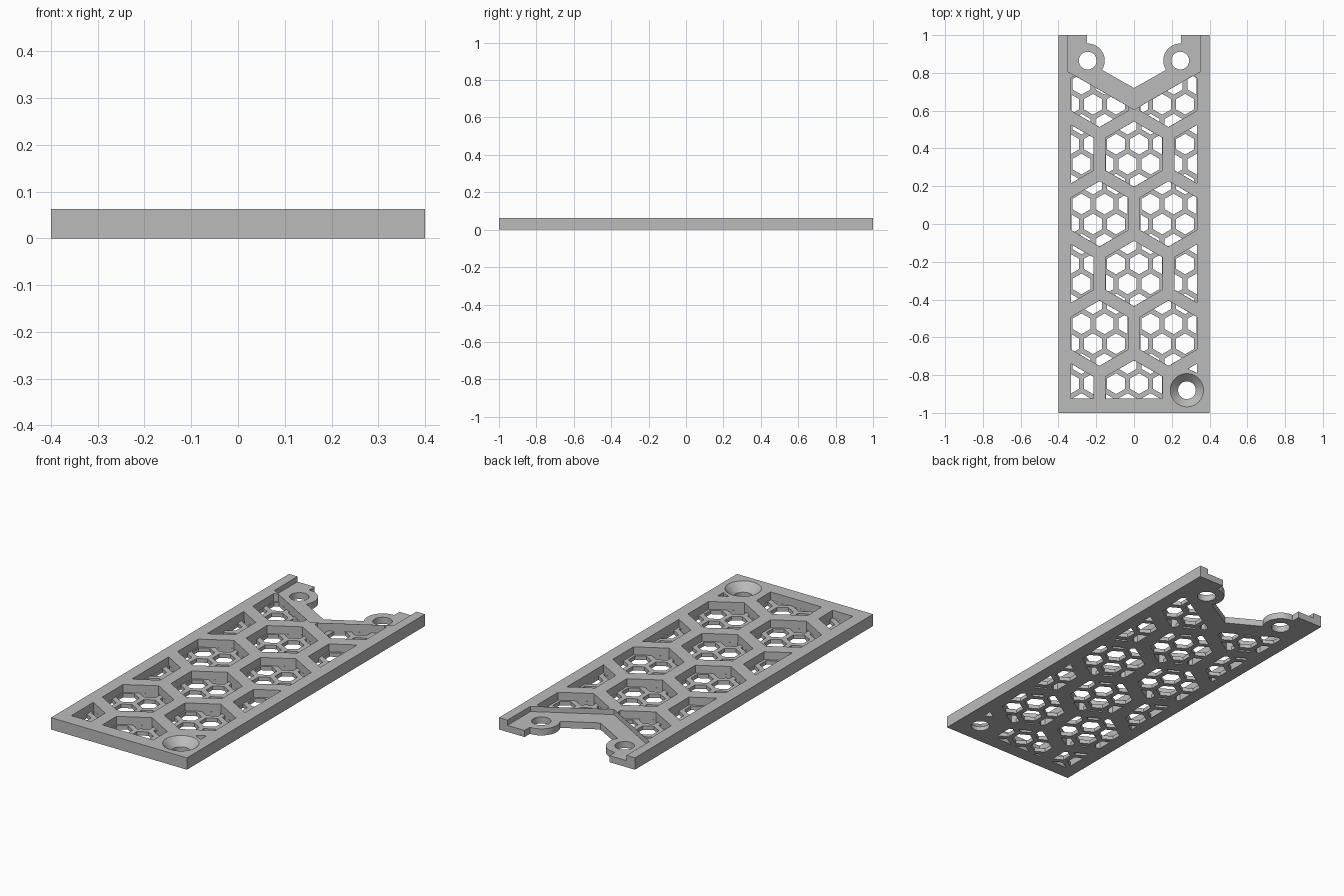
import bpy, bmesh, math
from mathutils import Vector

if "Cube" in bpy.data.objects:
    bpy.data.objects.remove(bpy.data.objects["Cube"], do_unlink=True)

HEIGHT, FLOOR, LUG_TOP = 0.063, 0.021, 0.035
SLOPE = math.tan(math.radians(30))
LUG = Vector((0.245, 0.865))
SCREW = Vector((0.28, -0.88))

grey = bpy.data.materials.new("light_grey")
grey.use_nodes = True
grey.diffuse_color = (0.5, 0.5, 0.5, 1)
grey.node_tree.nodes["Principled BSDF"].inputs["Base Color"].default_value = (0.5, 0.5, 0.5, 1)


def circle(center, radius, sides, start=0, sweep=360):
    steps = sides if sweep == 360 else sides + 1
    angles = [math.radians(start + sweep * i / sides) for i in range(steps)]
    return [Vector((center[0] + radius * math.cos(a), center[1] + radius * math.sin(a))) for a in angles]


def hexagon(center, radius):
    return circle(center, radius, 6, 30)


def clip(poly, normal, limit):
    """Keep the part of a convex polygon where dot(point, normal) <= limit."""
    out = []
    for a, b in zip(poly, poly[1:] + poly[:1]):
        da, db = a.dot(normal) - limit, b.dot(normal) - limit
        if da <= 0:
            out.append(a)
        if da * db < 0:
            out.append(a.lerp(b, da / (da - db)))
    return out


def clip_to(poly, other, inset):
    """Intersect a convex polygon with another convex anticlockwise one."""
    for a, b in zip(other, other[1:] + other[:1]):
        edge = b - a
        if edge.length > 1e-5 and poly:
            n = Vector((edge.y, -edge.x)).normalized()
            poly = clip(poly, n, a.dot(n) - inset)
    return poly


def area(poly):
    return sum(a.x * b.y - b.x * a.y for a, b in zip(poly, poly[1:] + poly[:1])) / 2


def prisms(name, polys, low, high):
    """One object made of upright prisms."""
    bm = bmesh.new()
    for poly in polys:
        face = bm.faces.new([bm.verts.new((p[0], p[1], low)) for p in poly])
        top = bmesh.ops.extrude_face_region(bm, geom=[face])["geom"]
        bmesh.ops.translate(bm, vec=(0, 0, high - low),
                            verts=[v for v in top if isinstance(v, bmesh.types.BMVert)])
    return finish(name, bm)


def finish(name, bm):
    bmesh.ops.recalc_face_normals(bm, faces=bm.faces)
    mesh = bpy.data.meshes.new(name)
    bm.to_mesh(mesh)
    bm.free()
    mesh.materials.append(grey)
    obj = bpy.data.objects.new(name, mesh)
    bpy.context.collection.objects.link(obj)
    return obj


def cut(target, cutter):
    cutter.hide_render = True
    mod = target.modifiers.new("cut", 'BOOLEAN')
    mod.operation, mod.solver, mod.object = 'DIFFERENCE', 'EXACT', cutter
    bpy.context.view_layer.objects.active = target
    bpy.ops.object.modifier_apply(modifier=mod.name)
    bpy.data.objects.remove(cutter, do_unlink=True)


# Large honeycomb pockets, trimmed to the frame, the V bar and the screw seat
pockets = []
pitch = 0.365
for row in range(-3, 3):
    for col in range(-2, 3):
        center = ((col + (row % 2 == 0) * 0.5) * pitch, 0.054 + row * pitch * 0.866)
        poly = hexagon(center, 0.173)
        for normal, limit in (((1, 0), 0.333), ((-1, 0), 0.333), ((0, -1), 0.925),
                              ((SLOPE, 1), 9), ((-SLOPE, 1), 9)):
            if limit == 9:
                # only the V arm on the pocket's own side trims it
                if normal[0] * center[0] > 0:
                    continue
                limit = 0.604
            poly = clip(poly, Vector(normal), limit)
        if center[0] > 0.3 and center[1] < -0.8:
            away = Vector((0.42, 0.907)).normalized()
            poly = clip(poly, -away, -(SCREW.dot(away) + 0.105))
        if len(poly) > 2 and area(poly) > 1e-4:
            pockets.append(poly)

# Small honeycomb holes through the pocket floors
holes = []
small = 0.122
for row in range(-9, 9):
    for col in range(-4, 5):
        center = (0.027 + (col + (row % 2) * 0.5) * small, row * small * 0.866)
        for pocket in pockets:
            poly = clip_to(hexagon(center, 0.055), pocket, 0.0005)
            if len(poly) > 2 and area(poly) > 1e-5:
                holes.append(poly)

# Base plate
plate = prisms("vent_plate", [[(-0.4, -1), (0.4, -1), (0.4, 1), (-0.4, 1)]], 0, HEIGHT)

# Lowered V bar and lugs at the back end
v_side = 0.605 + 0.35 * SLOPE
cut(plate, prisms("recess_cutter", [[(-0.35, 1.1), (-0.35, v_side), (0, 0.605),
                                     (0.35, v_side), (0.35, 1.1)]], LUG_TOP, 0.2))

# Open notch running round both lugs
left = circle((-LUG.x, LUG.y), 0.09, 24, 93, -126)
right = [Vector((-p.x, p.y)) for p in reversed(left)]
notch = [(-0.25, 1.1)] + left + [(0, 0.72)] + right + [(0.25, 1.1)]
cut(plate, prisms("notch_cutter", [notch], -0.1, 0.2))

cut(plate, prisms("pocket_cutter", pockets, FLOOR, 0.2))
cut(plate, prisms("hole_cutter", holes, -0.1, 0.04))

# Lug holes and screw hole
rounds = [circle(c, 0.047, 32) for c in (LUG, (-LUG.x, LUG.y), SCREW)]
cut(plate, prisms("round_cutter", rounds, -0.1, 0.2))

# Countersink
bm = bmesh.new()
bmesh.ops.create_cone(bm, cap_ends=True, segments=48, radius1=0.046, radius2=0.098, depth=0.052)
bmesh.ops.translate(bm, verts=bm.verts, vec=(SCREW.x, SCREW.y, FLOOR + 0.026))
cut(plate, finish("countersink_cutter", bm))

bpy.ops.object.select_all(action='DESELECT')
plate.select_set(True)
bpy.context.view_layer.objects.active = plate
bpy.ops.object.shade_smooth_by_angle(angle=math.radians(30))
